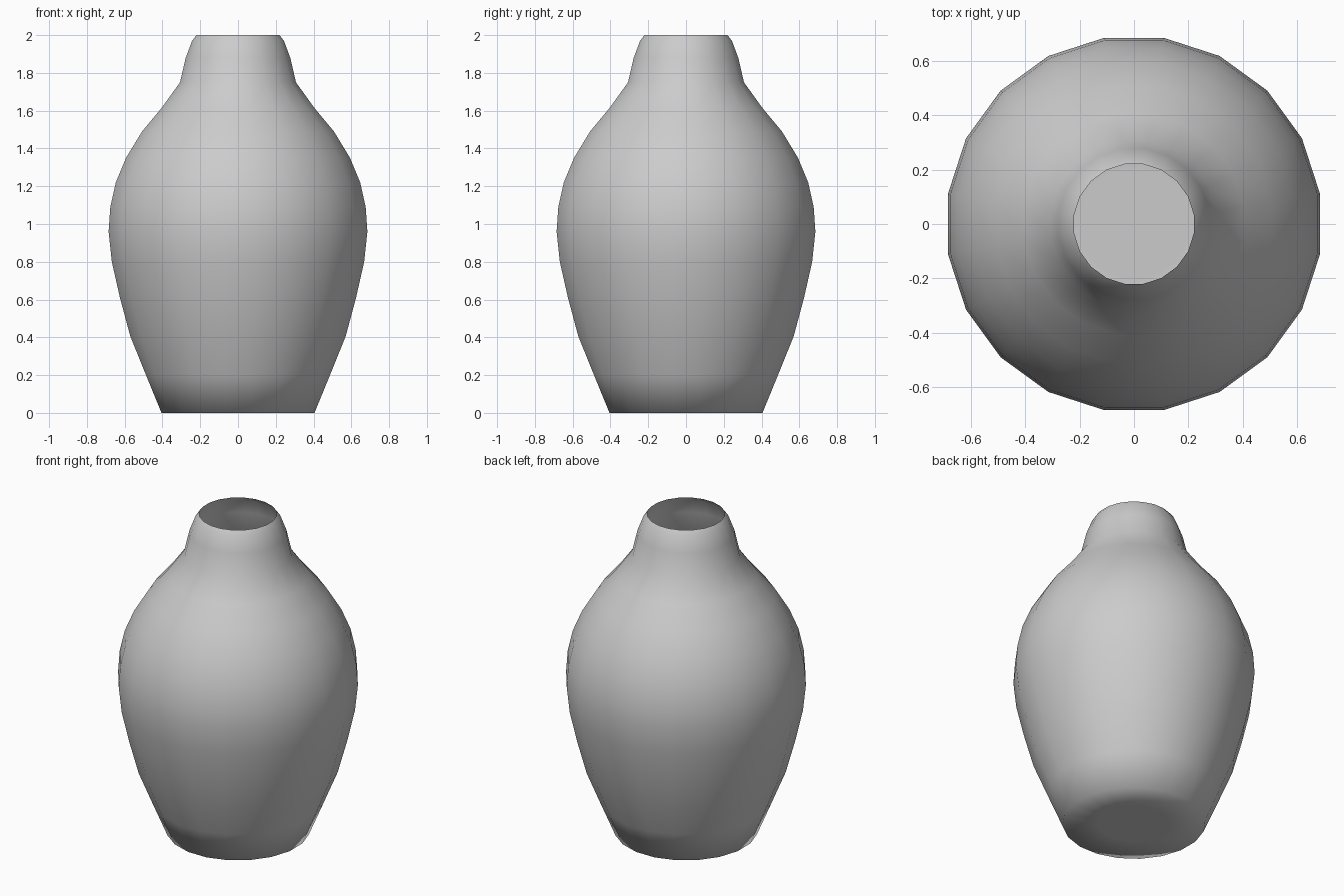
import bpy, bmesh, math

if "Cube" in bpy.data.objects:
    bpy.data.objects.remove(bpy.data.objects["Cube"])

SIDES = 20
FLAT = math.cos(math.pi / SIDES)  # profile radii are measured across the flats

# vase profile: (radius, height), from the floor ring up to the open mouth
profile = [
    (0.20, 0.0), (0.405, 0.0), (0.487, 0.20), (0.57, 0.405), (0.625, 0.61),
    (0.668, 0.80), (0.685, 0.96), (0.676, 1.09), (0.647, 1.22), (0.593, 1.35),
    (0.508, 1.49), (0.404, 1.615), (0.307, 1.75), (0.277, 1.88),
    (0.243, 1.97), (0.22, 2.0),
]

bm = bmesh.new()


def ring(radius, z):
    pts = []
    for i in range(SIDES):
        a = 2 * math.pi * (i + 0.5) / SIDES
        pts.append(bm.verts.new((radius / FLAT * math.cos(a), radius / FLAT * math.sin(a), z)))
    return pts


# single-skin wall
rings = [ring(r, z) for r, z in profile]
for low, high in zip(rings, rings[1:]):
    for i in range(SIDES):
        j = (i + 1) % SIDES
        bm.faces.new((low[i], low[j], high[j], high[i]))

# closed floor
bm.faces.new(rings[0][::-1])

for f in bm.faces:
    f.smooth = True

mesh = bpy.data.meshes.new("vase")
bm.to_mesh(mesh)
bm.free()
vase = bpy.data.objects.new("vase", mesh)
bpy.context.collection.objects.link(vase)
